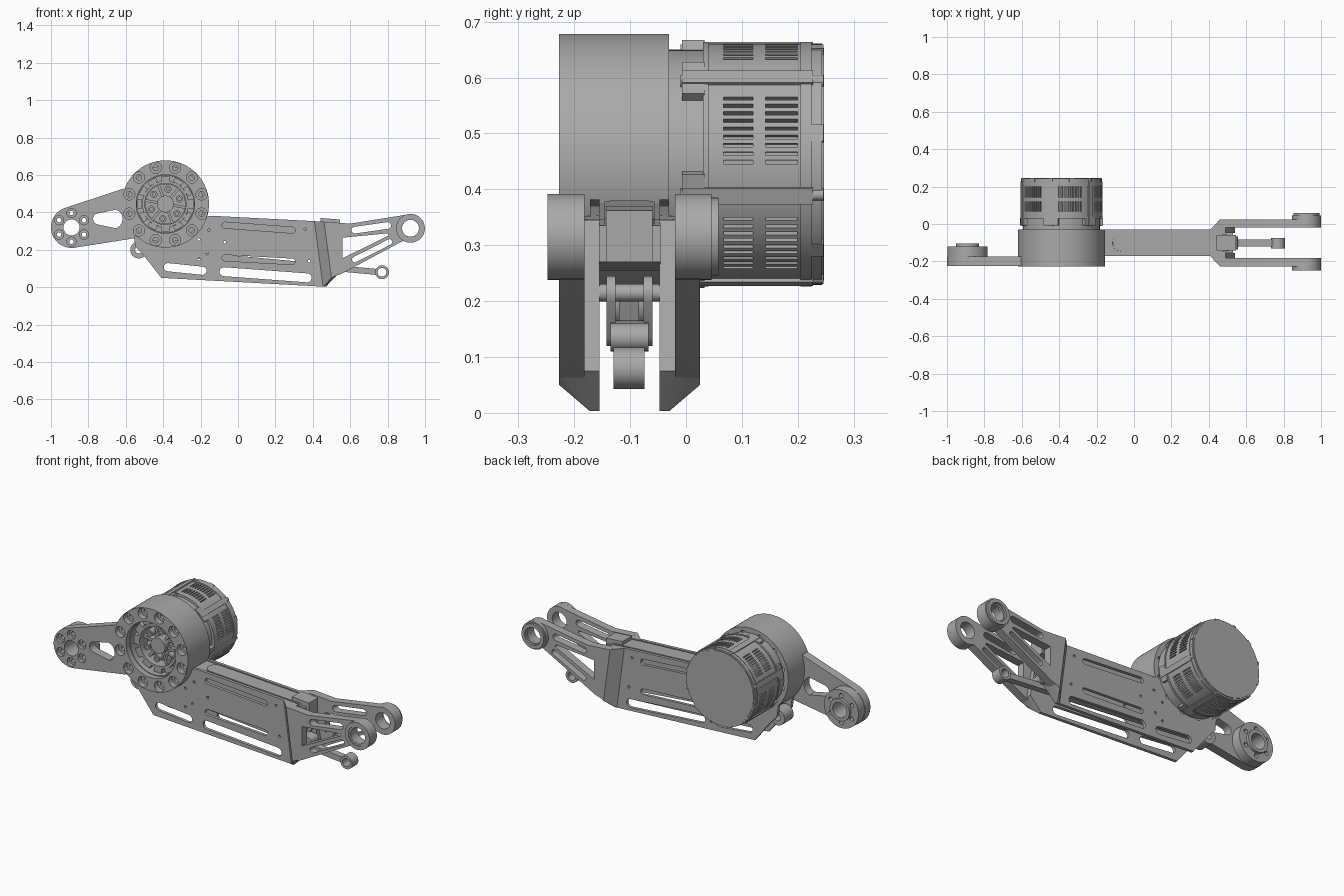
import bpy, bmesh, math
from mathutils import Matrix, Vector

if "Cube" in bpy.data.objects:
    bpy.data.objects.remove(bpy.data.objects["Cube"])

grey = bpy.data.materials.new("machined_grey")
grey.diffuse_color = (0.40, 0.40, 0.40, 1)
grey.use_nodes = True
grey.node_tree.nodes["Principled BSDF"].inputs["Base Color"].default_value = grey.diffuse_color
MX, MZ = -0.388, 0.445            # motor axis
MID = -0.202                      # y -> MID - y mirrors across the leg


def add(name, bm):
    bmesh.ops.remove_doubles(bm, verts=bm.verts, dist=1e-5)
    bmesh.ops.recalc_face_normals(bm, faces=bm.faces)
    me = bpy.data.meshes.new(name)
    bm.to_mesh(me)
    bm.free()
    me.materials.append(grey)
    ob = bpy.data.objects.new(name, me)
    bpy.context.collection.objects.link(ob)
    return ob


def arc(cx, cz, r, a0=0, a1=360, n=32):
    full = abs(a1 - a0) == 360
    k = n if full else n - 1
    return [(cx + r * math.cos(math.radians(a0 + (a1 - a0) * i / k)),
             cz + r * math.sin(math.radians(a0 + (a1 - a0) * i / k))) for i in range(n)]


def slot(x0, z0, x1, z1, r):
    a = math.degrees(math.atan2(z1 - z0, x1 - x0))
    return arc(x1, z1, r, a - 90, a + 90, 10) + arc(x0, z0, r, a + 90, a + 270, 10)


def around(cx, cz, radius, r, n, start=0, seg=20):
    return [arc(x, z, r, n=seg) for x, z in arc(cx, cz, radius, start, start + 360, n)]


def plate(name, outline, holes, y0, y1, matrix=None):
    """Flat xz profile with holes, extruded from y0 to y1."""
    cu = bpy.data.curves.new(name, 'CURVE')
    cu.dimensions = '2D'
    cu.fill_mode = 'BOTH'
    cu.extrude = (y1 - y0) / 2
    for pts in [outline] + holes:
        s = cu.splines.new('POLY')
        s.points.add(len(pts) - 1)
        for p, (x, z) in zip(s.points, pts):
            p.co = (x, z, 0, 1)
        s.use_cyclic_u = True
    tmp = bpy.data.objects.new("tmp", cu)
    bpy.context.collection.objects.link(tmp)
    me = bpy.data.meshes.new_from_object(tmp.evaluated_get(bpy.context.evaluated_depsgraph_get()))
    bm = bmesh.new()
    bm.from_mesh(me)
    bpy.data.objects.remove(tmp)
    bpy.data.meshes.remove(me)
    if matrix is None:
        matrix = Matrix.Translation((0, (y0 + y1) / 2, 0)) @ Matrix.Rotation(math.pi / 2, 4, 'X')
    bm.transform(matrix)
    return add(name, bm)


def ring(name, cx, cz, r, hole, y0, y1, n=48, extra=()):
    return plate(name, arc(cx, cz, r, n=n), ([arc(cx, cz, hole, n=n)] if hole else []) + list(extra), y0, y1)


def hull(name, pts):
    bm = bmesh.new()
    for p in pts:
        bm.verts.new(p)
    bmesh.ops.convex_hull(bm, input=bm.verts)
    return add(name, bm)


def radial_box(name, angle, radius, size, y):
    """Box with size (radial, y, tangential) placed around the motor axis."""
    bm = bmesh.new()
    bmesh.ops.create_cube(bm, size=1)
    bmesh.ops.scale(bm, vec=size, verts=bm.verts)
    bmesh.ops.translate(bm, vec=(radius, 0, 0), verts=bm.verts)
    bm.transform(Matrix.Translation((MX, y, MZ)) @ Matrix.Rotation(-math.radians(angle), 4, 'Y'))
    return add(name, bm)


# Gearbox housing with counterbored bolt circle and open bore
ring("housing_front", MX, MZ, 0.233, 0.156, -0.227, -0.195, 96, around(MX, MZ, 0.2, 0.03, 12, 15))
ring("housing_body", MX, MZ, 0.233, 0.152, -0.195, -0.03, 96, around(MX, MZ, 0.2, 0.015, 12, 15, 16))
ring("bore_floor", MX, MZ, 0.17, 0, -0.07, -0.04)
ring("gear_ring", MX, MZ, 0.124, 0.11, -0.17, -0.07, 72)
ring("carrier_hub", MX, MZ, 0.045, 0, -0.165, -0.07)
ring("carrier_plate", MX, MZ, 0.108, 0, -0.105, -0.07, 48)
for i in range(12):
    radial_box("bore_notch", i * 30, 0.137, (0.026, 0.09, 0.05), -0.12)
for i, (x, z) in enumerate(arc(MX, MZ, 0.08, 20, 380, 6)):
    ring("carrier_boss", x, z, 0.019, 0.009, -0.155, -0.07, 20)
    radial_box("carrier_spoke", 50 + i * 60, 0.075, (0.07, 0.04, 0.014), -0.12)

# Motor: neck, slotted drum, cap and clamp ribs
ring("motor_neck", MX, MZ, 0.205, 0, -0.03, 0.04, 96)
bm = bmesh.new()
ys, N = [0.035, 0.067, 0.12, 0.142, 0.2, 0.243], 180
loops = [[bm.verts.new((x, y, z)) for x, z in arc(MX, MZ, 0.216, n=N)] for y in ys]
vents = []
for j in range(5):
    for i in range(N):
        k = (i + 1) % N
        f = bm.faces.new((loops[j][i], loops[j][k], loops[j + 1][k], loops[j + 1][i]))
        if j in (1, 3) and i % 30 in range(-2 + 0, 18) and i % 2 == 0:
            vents.append(f)
bm.faces.new(loops[0])
bm.faces.new(loops[-1])
bmesh.ops.recalc_face_normals(bm, faces=bm.faces)
bmesh.ops.inset_individual(bm, faces=vents, thickness=0.0006)
for f in bmesh.ops.extrude_discrete_faces(bm, faces=vents)["faces"]:
    d = f.calc_center_median() - Vector((MX, 0, MZ))
    d.y = 0
    bmesh.ops.translate(bm, vec=d.normalized() * -0.014, verts=f.verts)
add("motor_drum", bm)
ring("motor_cap", MX, MZ, 0.208, 0, 0.243, 0.247, 96)
ring("motor_flange", MX, MZ, 0.219, 0, 0.03, 0.04, 96)
ring("motor_rear_flange", MX, MZ, 0.219, 0, 0.205, 0.225, 96)
for a in range(-15, 345, 60):
    radial_box("clamp_rib", a, 0.208, (0.028, 0.235, 0.03), 0.11)
    x, z = arc(MX, MZ, 0.21, a, a + 360, 2)[0]
    ring("clamp_screw", x, z, 0.011, 0.005, -0.01, 0.246, 16)
    radial_box("clamp_foot", a, 0.209, (0.02, 0.04, 0.08), 0.013)
    radial_box("cap_tab", a + 30, 0.211, (0.014, 0.022, 0.03), 0.235)

# Rear arm with bolted hub
bolts = lambda r: around(-0.89, 0.32, 0.077, r, 6, 30, 16)
arm = (arc(-0.89, 0.32, 0.11, 105, 277, 28) + [(-0.55, 0.262)] + arc(MX, MZ, 0.229, 225, 158, 14))
window = (arc(-0.67, 0.365, 0.053, -70, 70, 10) + arc(-0.745, 0.365, 0.03, 100, 260, 10))
plate("rear_arm_face", arm, [arc(-0.89, 0.32, 0.043), window] + bolts(0.025), -0.224, -0.205)
plate("rear_arm", arm, [arc(-0.89, 0.32, 0.043), window] + bolts(0.012), -0.205, -0.175)
ring("rear_hub", -0.89, 0.32, 0.108, 0.043, -0.175, -0.12, 48, bolts(0.012))
ring("rear_hub_lip", -0.89, 0.32, 0.062, 0.043, -0.12, -0.105)

# Leg side plates, flares and fork arms, mirrored across the leg
side = (arc(MX, MZ, 0.229, 222, 343, 24) + [(-0.14, 0.382), (0.41, 0.353), (0.458, 0.003),
        (-0.41, 0.05), (-0.5, 0.165), (-0.55, 0.22)])
pin_spots = [(-0.21, 0.255), (-0.155, 0.305), (-0.07, 0.24), (-0.21, 0.15), (-0.165, 0.18), (0.36, 0.31), (0.38, 0.14)]
cuts = [slot(-0.375, 0.107, -0.19, 0.088, 0.022), slot(-0.075, 0.083, 0.37, 0.05, 0.024),
        slot(-0.07, 0.332, 0.29, 0.305, 0.016), slot(-0.07, 0.157, 0.29, 0.137, 0.016)]
cuts += [arc(x, z, 0.007, n=12) for x, z in pin_spots]
fork = ([(0.46, 0.35), (0.6, 0.34)] + arc(0.922, 0.315, 0.077, 112, -120, 28) + [(0.55, 0.07), (0.5, 0.055)])
fork_cuts = [arc(0.922, 0.315, 0.045), slot(0.625, 0.305, 0.8, 0.33, 0.018), slot(0.625, 0.148, 0.81, 0.242, 0.015),
             [(0.56, 0.265), (0.8, 0.288), (0.805, 0.277), (0.56, 0.155)]]
for tag, m in (("front", lambda y: y), ("back", lambda y: MID - y)):
    def span(a, b):
        return sorted((m(a), m(b)))
    plate(tag + "_side_plate", side, cuts, *span(-0.172, -0.155))
    plate(tag + "_fork_arm", fork, fork_cuts, *span(-0.227, -0.182))
    ring(tag + "_fork_boss", 0.922, 0.315, 0.077, 0.056, *span(-0.248, -0.227))
    ring(tag + "_fork_bearing", 0.922, 0.315, 0.06, 0.045, *span(-0.243, -0.227))
    hull(tag + "_flare",
         [(x, m(y), z) for y in (-0.172, -0.155) for x, z in ((0.408, 0.353), (0.455, 0.003), (0.47, 0.003))]
         + [(x, m(-0.227), z) for x, z in ((0.46, 0.35), (0.49, 0.345), (0.5, 0.05), (0.54, 0.075))]
         + [(x, m(-0.155), z) for x, z in ((0.49, 0.345), (0.54, 0.075))])
ring("back_boss_cap", 0.922, 0.315, 0.07, 0.05, 0.046, 0.058)

# Top web and its rounded cover strip
plate("top_web", [(-0.165, 0.376), (0.42, 0.346), (0.53, 0.335), (0.53, 0.27), (0.42, 0.255), (-0.165, 0.28)],
      [], -0.156, -0.046)
tilt = Matrix.Translation((0.21, MID / 2, 0.353)) @ Matrix.Rotation(0.054, 4, 'Y')
plate("top_cover", slot(-0.28, 0, 0.28, 0, 0.045) + [], [], 0, 0.02, tilt)
plate("cover_end", [(0.44, 0.37), (0.545, 0.362), (0.545, 0.27), (0.44, 0.27)], [], -0.143, -0.06)

# Push rod with an eye at each end and a clevis near the fork
plate("push_rod", [(-0.5, 0.215), (0.74, 0.098), (0.74, 0.066), (-0.5, 0.178)], [], -0.12, -0.084)
ring("rod_eye", 0.77, 0.08, 0.037, 0.023, -0.13, -0.074)
ring("rod_pivot", -0.53, 0.2, 0.046, 0.02, -0.142, -0.06)
for y in (-0.142, -0.076):
    plate("clevis_cheek", slot(0.46, 0.15, 0.5, 0.215, 0.03), [], y, y + 0.016)
ring("clevis_pin", 0.5, 0.215, 0.016, 0, -0.155, -0.047, 20)
plate("clevis_base", slot(0.44, 0.14, 0.53, 0.135, 0.025), [], -0.135, -0.067)

# Smooth the round walls, keep the edges sharp
for ob in bpy.data.objects:
    ob.select_set(True)
bpy.context.view_layer.objects.active = bpy.data.objects["housing_body"]
bpy.ops.object.shade_smooth_by_angle(angle=math.radians(30))
